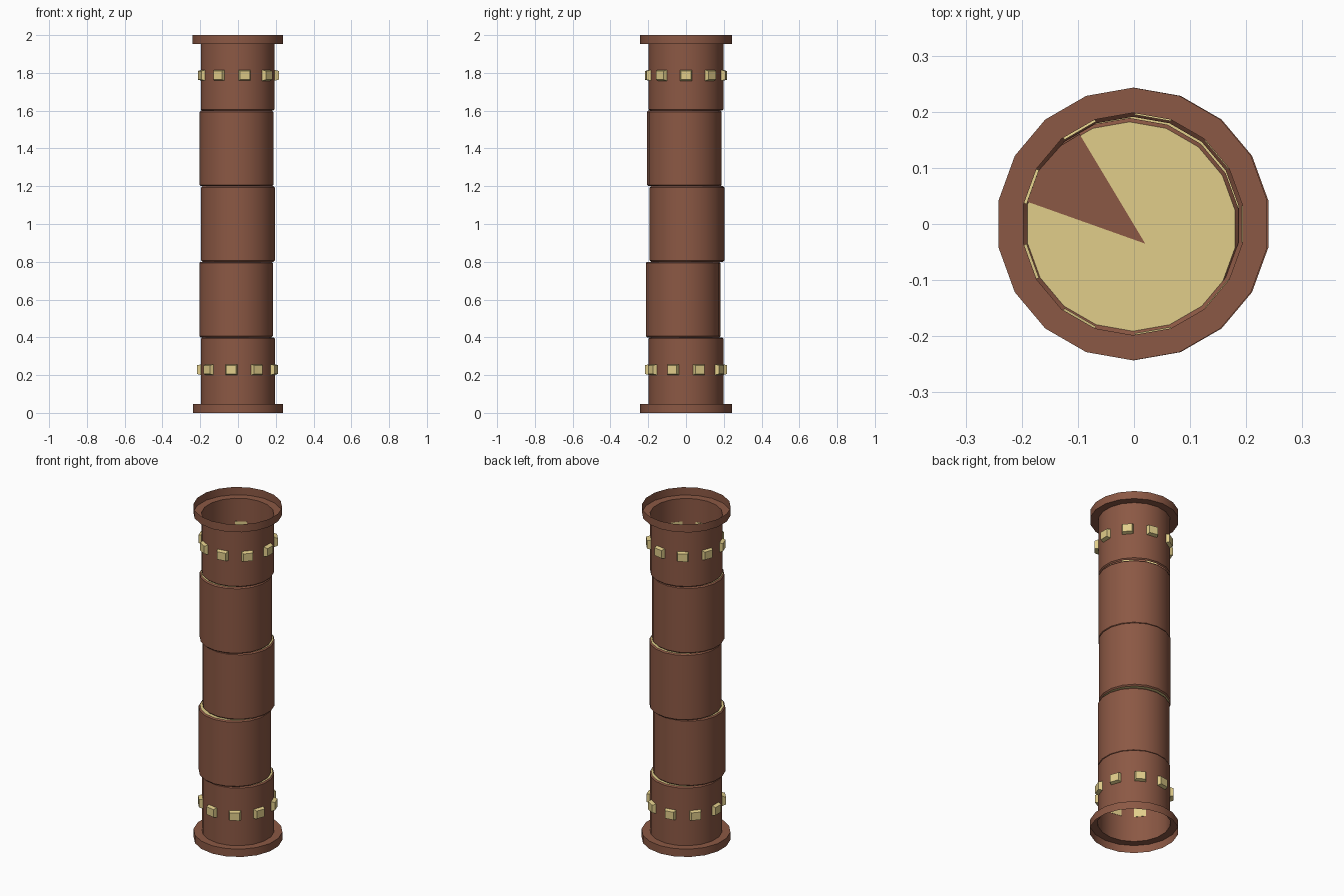
import bpy, bmesh, math
from mathutils import Matrix

if "Cube" in bpy.data.objects:
    bpy.data.objects.remove(bpy.data.objects["Cube"])

SIDES = 18


def material(name, rgb):
    m = bpy.data.materials.new(name)
    m.diffuse_color = (*rgb, 1)
    m.use_nodes = True
    m.node_tree.nodes["Principled BSDF"].inputs["Base Color"].default_value = m.diffuse_color
    return m


BROWN = material("rust_brown", (0.26, 0.098, 0.058))
CREAM = material("pale_brass", (0.75, 0.61, 0.255))


def finish(name, bm, mats, smooth=True):
    me = bpy.data.meshes.new(name)
    bm.to_mesh(me)
    bm.free()
    for m in mats:
        me.materials.append(m)
    ob = bpy.data.objects.new(name, me)
    bpy.context.collection.objects.link(ob)
    if smooth:
        bpy.ops.object.select_all(action='DESELECT')
        ob.select_set(True)
        bpy.context.view_layer.objects.active = ob
        bpy.ops.object.shade_smooth_by_angle(angle=math.radians(30))
    return ob


def lathe(name, profile, cx=0, cy=0, cap_top=False, cap_bottom=False):
    """Spin an (r, z) profile, listed bottom to top, into an 18-sided shell."""
    bm = bmesh.new()
    rings = []
    for r, z in profile:
        ring = []
        for i in range(SIDES):
            a = math.pi / 2 + i * 2 * math.pi / SIDES
            ring.append(bm.verts.new((cx + r * math.cos(a), cy + r * math.sin(a), z)))
        rings.append(ring)
    for lo, hi in zip(rings, rings[1:]):
        for i in range(SIDES):
            j = (i + 1) % SIDES
            bm.faces.new((lo[i], lo[j], hi[j], hi[i]))
    if cap_top:
        bm.faces.new(rings[-1]).material_index = 1
    if cap_bottom:
        bm.faces.new(rings[0][::-1]).material_index = 1
    return finish(name, bm, [BROWN, CREAM])


R, B = 0.198, 0.007

# End sections: open pipe that turns out into a thin raised collar
lathe("bottom_section", [(0.243, 0), (0.243, 0.047), (R, 0.047), (R, 0.4 - B),
                         (R - B, 0.4)], cap_top=True)
lathe("top_section", [(R - B, 1.6), (R, 1.6 + B), (R, 1.953), (0.243, 1.953),
                      (0.243, 2.0)], cx=-0.002)

# Middle sections: closed drums, slightly shifted from each other
for k, (cx, cy) in enumerate([(-0.01, -0.015), (0, 0.005), (-0.008, -0.009)]):
    z0, z1 = 0.4 * (k + 1), 0.4 * (k + 2)
    lathe(f"middle_section_{k + 1}", [(R - B, z0), (R, z0 + B), (R, z1 - B), (R - B, z1)],
          cx, cy, cap_top=True, cap_bottom=True)

# Brown wedge on the floor inside the top opening
bm = bmesh.new()
wedge = [(0.02, -0.035), (-0.097, 0.16), (-0.13, 0.14), (-0.17, 0.095), (-0.191, 0.04)]
bm.faces.new([bm.verts.new((x, y, 1.602)) for x, y in wedge])
finish("inner_floor_wedge", bm, [BROWN], smooth=False)


# Bands of studs, one on every second side of the pipe
def stud_band(name, z, start):
    bm = bmesh.new()
    for i in range(9):
        a = math.radians(start + 40 * i)
        place = Matrix.Rotation(a, 4, 'Z') @ Matrix.Translation((0.204, 0, z))
        verts = bmesh.ops.create_cube(bm, size=1)["verts"]
        for v in verts:
            taper = 0.8 if v.co.x > 0 else 1
            v.co = place @ Matrix.Diagonal((0.024, 0.066 * taper, 0.058 * taper, 1)) @ v.co
    finish(name, bm, [CREAM])


stud_band("upper_studs", 1.787, 0)
stud_band("lower_studs", 0.229, 20)
